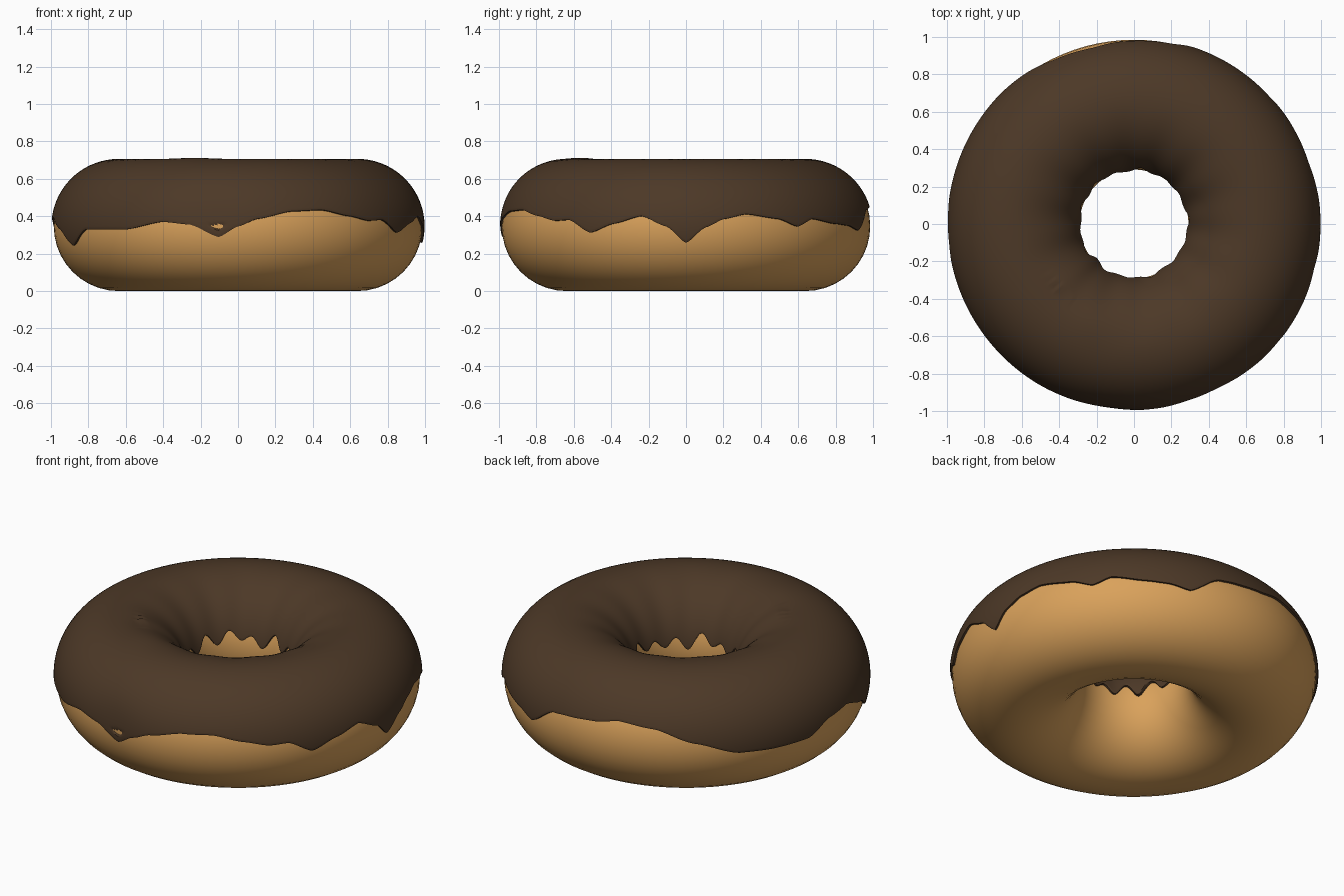
import bpy, math

if "Cube" in bpy.data.objects:
    bpy.data.objects.remove(bpy.data.objects["Cube"])

R, r, ZC = 0.638, 0.347, 0.347      # ring radius, dough tube radius, tube centre height
N, M = 360, 56                      # segments around the ring / across the icing

def material(name, rgb):
    m = bpy.data.materials.new(name)
    m.diffuse_color = (*rgb, 1)
    m.use_nodes = True
    m.node_tree.nodes["Principled BSDF"].inputs["Base Color"].default_value = m.diffuse_color
    return m

dough_mat = material("golden_dough", (0.70, 0.36, 0.105))
icing_mat = material("chocolate_icing", (0.073, 0.040, 0.020))

# Dough ring
bpy.ops.mesh.primitive_torus_add(major_radius=R, minor_radius=r, major_segments=96,
                                 minor_segments=40, location=(0, 0, ZC))
dough = bpy.context.object
dough.name = "dough"
dough.data.materials.append(dough_mat)
bpy.ops.object.shade_smooth()

# Outer icing hem: (angle in degrees from +x, height)
HEM = [(0, .26), (6, .34), (12, .385), (19, .41), (30, .385), (37, .345), (43, .385),
       (53, .36), (61, .35), (68, .325), (78, .43), (84, .44), (95, .455), (103, .48),
       (115, .46), (128, .39), (142, .32), (154, .31), (167, .31), (176, .375), (186, .39),
       (197, .33), (206, .245), (215, .33), (233, .33), (246, .37), (255, .355),
       (264, .29), (270, .345), (276, .385), (287, .425), (297, .432), (307, .40),
       (315, .375), (321, .38), (329, .313), (337, .36), (346, .40), (354, .345), (360, .26)]

def outer_hem(deg):
    for (a, za), (b, zb) in zip(HEM, HEM[1:]):
        if a <= deg <= b:
            t = (deg - a) / (b - a)
            t = 0.5 * t + 0.5 * t * t * (3 - 2 * t)
            return za + (zb - za) * t

def inner_hem(t):
    return (0.415 + 0.028 * math.sin(14 * t) + 0.014 * math.sin(9 * t + 1)
            + 0.012 * math.sin(5 * t + 2) + 0.01 * math.sin(t - 0.6))

def gap(deg, a):
    return (deg - a + 180) % 360 - 180

def thickness(deg, t, p):
    """Icing offset above the dough at ring angle t and tube angle p."""
    h = 0.0125
    z = ZC + r * math.sin(p)
    inner = max(0, -math.cos(p))
    h += 0.005 * inner * math.sin(p) * math.sin(14 * t)          # creases by the hole
    x, y = (R + r * math.cos(p)) * math.cos(t), (R + r * math.cos(p)) * math.sin(t)
    h += 0.011 * math.exp(-((x + .2) ** 2 + (y + .5) ** 2) / 0.012)   # lump on top
    if inner > .3:
        h += 0.012 * math.exp(-(gap(deg, 222) / 9) ** 2)          # lump in the hole
    elif math.cos(p) > .5:
        h -= 0.009 * math.exp(-(gap(deg, 262) / 9) ** 2 - ((z - .4) / .12) ** 2)
        # small bare spot where dough shows through
        if abs(gap(deg, 263.7)) / 2.6 + abs(z - .347) / .017 < 1:
            h = -0.004
    return h

# Icing shell: rows run from the hole hem over the top to the outer hem
verts, faces = [], []
for i in range(N):
    deg = 360 * i / N
    t = math.radians(deg)
    p0 = math.pi - math.asin((inner_hem(t) - ZC) / r)
    p1 = math.asin((outer_hem(deg) - ZC) / r)
    for j in range(-1, M + 2):
        k = min(max(j, 0), M) / M
        k = k - 0.09 * math.sin(2 * math.pi * k)  # spread rows over the slopes
        p = p0 + (p1 - p0) * k
        h = thickness(deg, t, p) if 0 <= j <= M else -0.008   # tucked-in lip
        if j in (0, M):
            h *= 0.8
        q = R + (r + h) * math.cos(p)
        verts.append((q * math.cos(t), q * math.sin(t), ZC + (r + h) * math.sin(p)))
W = M + 3
for i in range(N):
    n = (i + 1) % N
    for j in range(W - 1):
        faces.append((i * W + j, i * W + j + 1, n * W + j + 1, n * W + j))

mesh = bpy.data.meshes.new("icing")
mesh.from_pydata(verts, [], faces)
icing = bpy.data.objects.new("icing", mesh)
bpy.context.collection.objects.link(icing)
mesh.materials.append(icing_mat)
# make normals point outward
if mesh.polygons[W // 2].normal.z < 0:
    mesh.flip_normals()
bpy.ops.object.select_all(action='DESELECT')
icing.select_set(True)
bpy.context.view_layer.objects.active = icing
bpy.ops.object.shade_smooth_by_angle(angle=math.radians(45))
